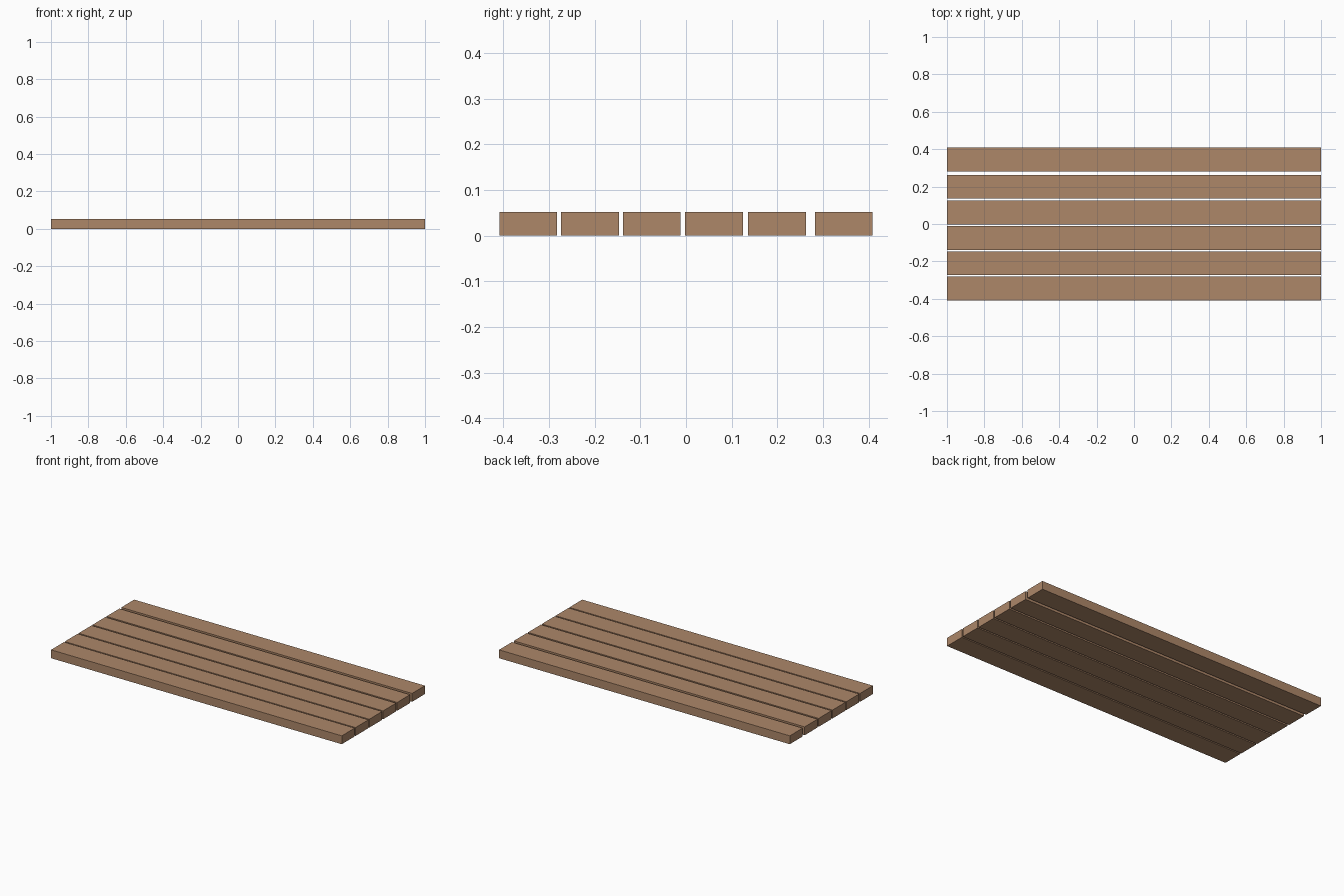
import bpy
import bmesh

if "Cube" in bpy.data.objects:
    bpy.data.objects.remove(bpy.data.objects["Cube"])

# Wood colour shared by all planks
wood = bpy.data.materials.new("light_brown_wood")
wood.diffuse_color = (0.418, 0.242, 0.141, 1.0)
wood.use_nodes = True
wood.node_tree.nodes["Principled BSDF"].inputs["Base Color"].default_value = wood.diffuse_color

LENGTH, WIDTH, THICK = 2.0, 0.1265, 0.052


def add_plank(name, y_start):
    """Plain box plank along x, resting on z = 0."""
    bm = bmesh.new()
    bmesh.ops.create_cube(bm, size=1.0)
    bmesh.ops.scale(bm, vec=(LENGTH, WIDTH, THICK), verts=bm.verts)
    bmesh.ops.translate(bm, vec=(0, y_start + WIDTH / 2, THICK / 2), verts=bm.verts)
    mesh = bpy.data.meshes.new(name)
    bm.to_mesh(mesh)
    bm.free()
    mesh.materials.append(wood)
    bpy.context.collection.objects.link(bpy.data.objects.new(name, mesh))


# Six planks, front to back, with slightly uneven gaps
for i, y in enumerate((-0.4085, -0.2735, -0.138, -0.002, 0.136, 0.282), 1):
    add_plank(f"plank_{i}", y)
